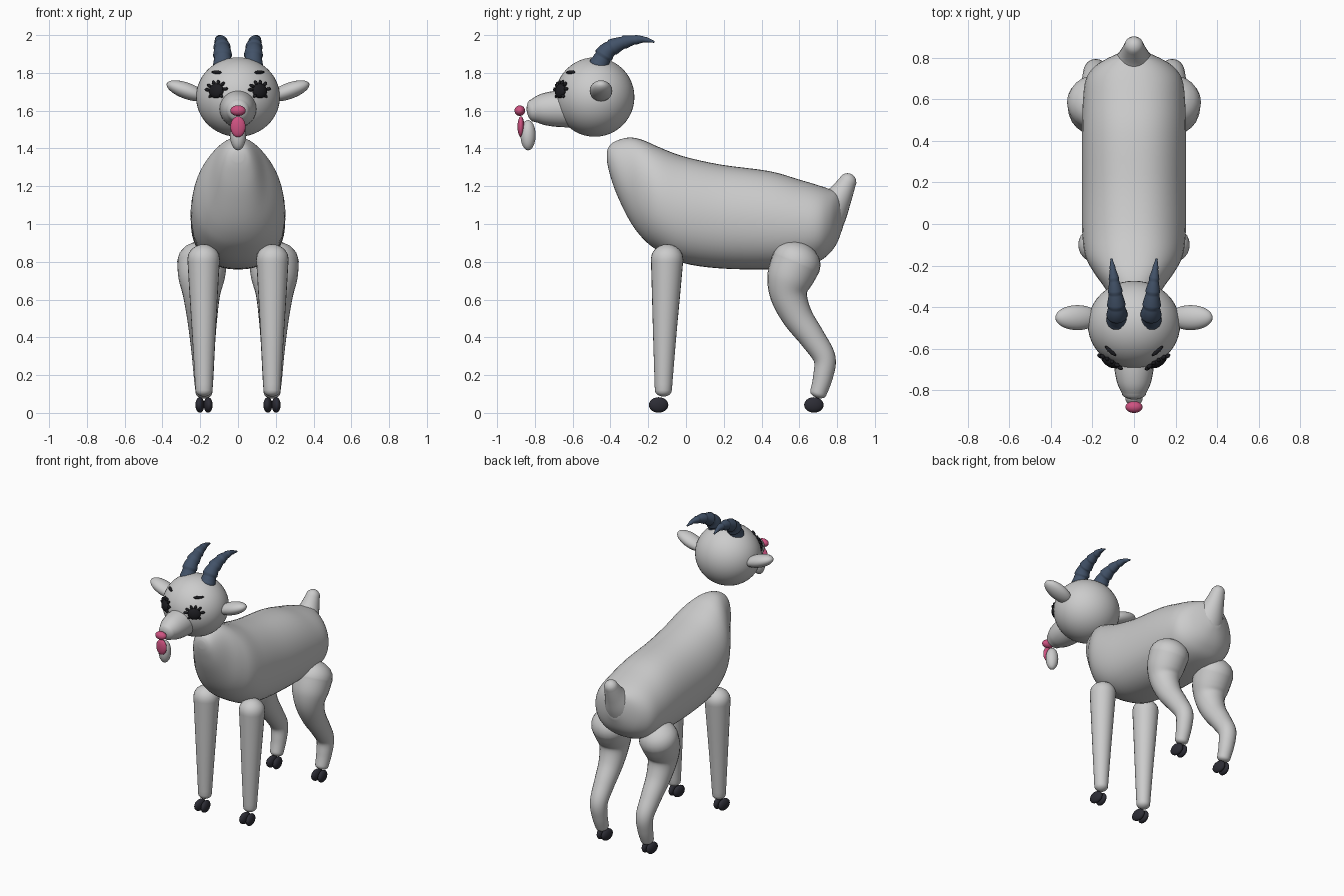
import bpy, math
from mathutils import Vector, Matrix

if "Cube" in bpy.data.objects:
    bpy.data.objects.remove(bpy.data.objects["Cube"])


def material(name, rgb):
    m = bpy.data.materials.new(name)
    m.diffuse_color = (*rgb, 1)
    m.use_nodes = True
    m.node_tree.nodes["Principled BSDF"].inputs["Base Color"].default_value = m.diffuse_color
    return m


COAT = material("pale grey coat", (0.60, 0.60, 0.60))
HORN = material("slate blue horn", (0.055, 0.085, 0.14))
PINK = material("pink", (0.62, 0.085, 0.22))
HOOF = material("charcoal hoof", (0.026, 0.026, 0.036))
DARK = material("black eye", (0.012, 0.012, 0.015))


def make(name, verts, faces, mat):
    me = bpy.data.meshes.new(name)
    me.from_pydata(verts, [], faces)
    me.materials.append(mat)
    for p in me.polygons:
        p.use_smooth = True
    ob = bpy.data.objects.new(name, me)
    bpy.context.collection.objects.link(ob)
    return ob


def ellipsoid(name, loc, size, mat, rot=None, seg=32, rings=16):
    bpy.ops.mesh.primitive_uv_sphere_add(segments=seg, ring_count=rings, radius=1)
    ob = bpy.context.object
    ob.name = name
    r = rot if rot else Matrix.Identity(4)
    ob.data.transform(Matrix.Translation(Vector(loc)) @ r @ Matrix.Diagonal((*size, 1)))
    ob.data.materials.append(mat)
    for p in ob.data.polygons:
        p.use_smooth = True
    return ob


def smooth_path(rows, n):
    """Catmull-Rom samples through rows of numbers."""
    out = []
    for i in range(len(rows) - 1):
        p = [rows[max(0, min(len(rows) - 1, i + k))] for k in (-1, 0, 1, 2)]
        for j in range(n):
            t = j / n
            out.append([0.5 * (2 * b + (c - a) * t + (2 * a - 5 * b + 4 * c - d) * t * t
                               + (3 * b - a - 3 * c + d) * t ** 3) for a, b, c, d in zip(*p)])
    return out + [list(rows[-1])]


def loft(name, rings, mat):
    """Skin equal-length point rings and close both ends with a fan."""
    k = len(rings[0])
    verts = [v for r in rings for v in r]
    faces = [(i * k + j, i * k + (j + 1) % k, (i + 1) * k + (j + 1) % k, (i + 1) * k + j)
             for i in range(len(rings) - 1) for j in range(k)]
    for base, flip in ((0, False), ((len(rings) - 1) * k, True)):
        c = len(verts)
        verts.append(sum((Vector(v) for v in verts[base:base + k]), Vector()) / k)
        for j in range(k):
            f = (base + (j + 1) % k, base + j, c)
            faces.append(f[::-1] if flip else f)
    return make(name, verts, faces, mat)


def tube(name, rows, mat, n=6, k=24, caps=(1, 1), shape=None):
    """Round-ended tube through rows of (x, y, z, radius)."""
    pts = smooth_path(rows, n)
    cs = [Vector(p[:3]) for p in pts]
    rs = [p[3] * (shape(i / (len(pts) - 1)) if shape else 1) for i, p in enumerate(pts)]
    tan = [(cs[min(i + 1, len(cs) - 1)] - cs[max(i - 1, 0)]).normalized() for i in range(len(cs))]
    arcs = [math.radians(a) for a in (20, 40, 60, 75, 87)]
    start = [(cs[0] - tan[0] * rs[0] * caps[0] * math.sin(a), rs[0] * math.cos(a), tan[0])
             for a in reversed(arcs)]
    end = [(cs[-1] + tan[-1] * rs[-1] * caps[1] * math.sin(a), rs[-1] * math.cos(a), tan[-1])
           for a in arcs]
    rings = []
    for c, r, t in start + list(zip(cs, rs, tan)) + end:
        u = (Vector((1, 0, 0)) - t * t.x).normalized()
        v = t.cross(u)
        rings.append([c + r * (u * math.cos(q) + v * math.sin(q))
                      for q in (2 * math.pi * j / k for j in range(k))])
    return loft(name, rings, mat)


# Body: (y, bottom, top, half width) sections from neck to rump
sections = [(-.418, 1.33, 1.385, .03), (-.405, 1.27, 1.415, .065), (-.37, 1.165, 1.44, .10),
            (-.30, 1.02, 1.458, .145), (-.23, .925, 1.445, .195), (-.15, .86, 1.41, .235),
            (-.02, .795, 1.36, .25), (.18, .765, 1.315, .25), (.44, .76, 1.28, .25),
            (.60, .775, 1.235, .245), (.70, .80, 1.205, .23), (.76, .845, 1.185, .185),
            (.80, .90, 1.17, .12), (.83, .98, 1.13, .05)]
rings = []
for y, lo, hi, w in smooth_path(sections, 4):
    ring = []
    for j in range(48):
        q = 2 * math.pi * j / 48
        c, s = math.cos(q), math.sin(q)
        e = 0.86
        x = math.copysign(abs(c) ** e, c) * w
        z = math.copysign(abs(s) ** e, s) * (hi - lo) / 2
        # upper half is narrower than the belly
        ring.append(Vector((x * (1 - .10 * max(0, s)), y, (lo + hi) / 2 + z)))
    rings.append(ring[::-1])
loft("body", rings, COAT)
tube("tail", [(0, .70, 1.00, .13), (0, .765, 1.08, .10), (0, .815, 1.15, .068),
              (0, .855, 1.222, .047)], COAT)

# Head, snout, nose, tongue, beard
HEAD = Vector((0, -.483, 1.672))
ellipsoid("head", HEAD, (.222, .21, .21), COAT, seg=48, rings=24)
tube("snout", [(0, -.56, 1.61, .10), (0, -.68, 1.61, .096), (0, -.76, 1.607, .082),
               (0, -.81, 1.60, .06)], COAT, caps=(1, .55))
ellipsoid("nose", (0, -.88, 1.60), (.041, .028, .028), PINK)
ellipsoid("tongue", (0, -.874, 1.515), (.04, .018, .055), PINK)
ellipsoid("beard", (0, -.836, 1.47), (.042, .04, .08), COAT)


def on_head(x, z, lift):
    """Matrix whose z axis points out of the head at the given front position."""
    dx, dz = x / .222, (z - HEAD.z) / .21
    d = Vector((dx, -math.sqrt(1 - dx * dx - dz * dz), dz))
    right = Vector((0, 0, 1)).cross(d).normalized()
    up = d.cross(right)
    p = HEAD + Vector((d.x * .222, d.y * .21, d.z * .21)) + d * lift
    m = Matrix((right, up, d)).transposed().to_4x4()
    m.translation = p
    return m


for side, label in ((-1, "left"), (1, "right")):
    # Ear
    ellipsoid(label + "_ear", (side * .272, -.45, 1.705), (.112, .06, .043), COAT,
              Matrix.Rotation(-side * math.radians(20), 4, 'Y'))

    # Horn with stepped growth rings
    tube(label + "_horn",
         [(side * .08, -.46, 1.845, .05), (side * .083, -.415, 1.918, .046),
          (side * .09, -.325, 1.963, .034), (side * .10, -.235, 1.977, .019),
          (side * .108, -.172, 1.965, .006)], HORN, n=12, k=20,
         shape=lambda t: 1.06 - .17 * ((t * 6) % 1))

    # Eye with a ring of lashes
    m = on_head(side * .113, 1.705, .004)
    ellipsoid(label + "_eye", m.translation, (.043, .040, .022), DARK, m.to_3x3().to_4x4())
    for i, (a, d) in enumerate(((10, .055), (45, .05), (80, .043), (115, .045), (150, .052),
                                (175, .056), (-40, .04), (-140, .04))):
        r = math.radians(a)
        loc = m @ Vector((d * math.cos(r), d * math.sin(r), 0))
        ellipsoid(f"{label}_lash_{i}", loc, (.016, .009, .010), DARK,
                  m.to_3x3().to_4x4() @ Matrix.Rotation(r, 4, 'Z'), 12, 8)

    # Eyebrow
    m = on_head(side * .112, 1.802, .002)
    ellipsoid(label + "_eyebrow", m.translation, (.035, .010, .010), DARK,
              m.to_3x3().to_4x4() @ Matrix.Rotation(side * .05, 4, 'Z'), 16, 8)

    # Legs
    s = side
    tube(label + "_front_leg", [(s * .182, -.10, .815, .086), (s * .182, -.105, .65, .076),
                                (s * .181, -.113, .40, .061), (s * .18, -.12, .12, .045)],
         COAT, caps=(.9, .75))
    tube(label + "_hind_leg", [(s * .19, .585, .80, .132), (s * .193, .55, .71, .122),
                               (s * .193, .545, .62, .098), (s * .19, .59, .51, .081),
                               (s * .187, .67, .395, .068), (s * .184, .733, .29, .059),
                               (s * .182, .725, .19, .052), (s * .18, .70, .105, .044)],
         COAT, caps=(.8, .6))

    # Cloven hooves
    for leg, y in (("front", -.145), ("hind", .677)):
        for toe in (-1, 1):
            ellipsoid(f"{label}_{leg}_hoof_{'inner' if toe != side else 'outer'}",
                      (s * .18 + toe * .022, y, .042), (.023, .052, .041), HOOF,
                      Matrix.Rotation(toe * .12, 4, 'Z'), 20, 12)
